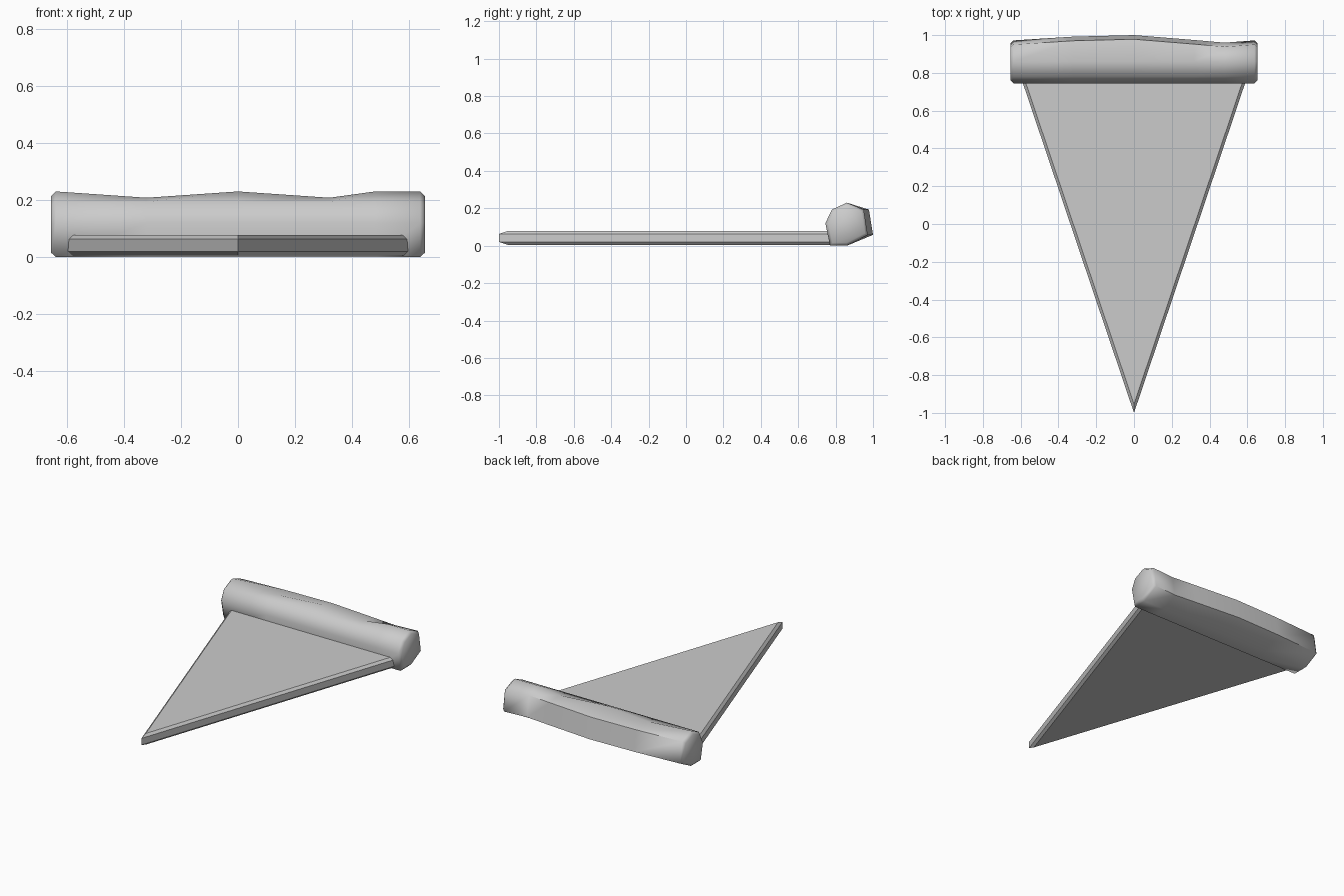
import bpy, bmesh
from mathutils import Vector

if "Cube" in bpy.data.objects:
    bpy.data.objects.remove(bpy.data.objects["Cube"])


def make_object(name, bm, angle):
    bmesh.ops.recalc_face_normals(bm, faces=bm.faces)
    mesh = bpy.data.meshes.new(name)
    bm.to_mesh(mesh)
    bm.free()
    ob = bpy.data.objects.new(name, mesh)
    bpy.context.collection.objects.link(ob)
    bpy.ops.object.select_all(action='DESELECT')
    ob.select_set(True)
    bpy.context.view_layer.objects.active = ob
    bpy.ops.object.shade_smooth_by_angle(angle=angle)
    return ob


def loft(rings):
    bm = bmesh.new()
    loops = [[bm.verts.new(p) for p in ring] for ring in rings]
    n = len(loops[0])
    for a, b in zip(loops, loops[1:]):
        for i in range(n):
            j = (i + 1) % n
            bm.faces.new((a[i], a[j], b[j], b[i]))
    bm.faces.new(loops[0])
    bm.faces.new(loops[-1])
    return bm


# Flat triangular slice with chamfered rim; insets slide along the corner bisectors
def triangle(z, inset):
    return [(0, -1 + inset * 3.1, z),
            (0.605 - inset * 1.4, 0.795 - inset, z),
            (-0.605 + inset * 1.4, 0.795 - inset, z)]


make_object("slice_base", loft([triangle(0.005, 0.015), triangle(0.02, 0),
                                triangle(0.063, 0), triangle(0.078, 0.015)]), 0.6)

# Crust: seven-sided roll, (y, z) profile with a wavy top and back
profile = [(0.745, 0.122), (0.78, 0.195), (0.86, 0.232), (0.95, 0.195),
           (0.972, 0.06), (0.86, 0.002), (0.77, 0.002)]
# x, back bulge, top dip, end scale
stations = [(-0.655, 0, 0, 0.86), (-0.638, 0, 0, 1), (-0.32, 0.02, 0.022, 1),
            (0, 0.028, 0, 1), (0.32, 0.002, 0.022, 1), (0.48, -0.012, 0, 1),
            (0.638, 0, 0, 1), (0.655, 0, 0, 0.86)]
rings = []
for x, bulge, dip, s in stations:
    ring = []
    for i, (y, z) in enumerate(profile):
        y += bulge if i in (3, 4) else 0
        z -= dip if i == 2 else 0
        ring.append(Vector((x, 0.86 + (y - 0.86) * s, 0.117 + (z - 0.117) * s)))
    rings.append(ring)
bm = loft(rings)
bmesh.ops.translate(bm, verts=bm.verts, vec=(0, 0, -0.002))
make_object("crust", bm, 1.05)
